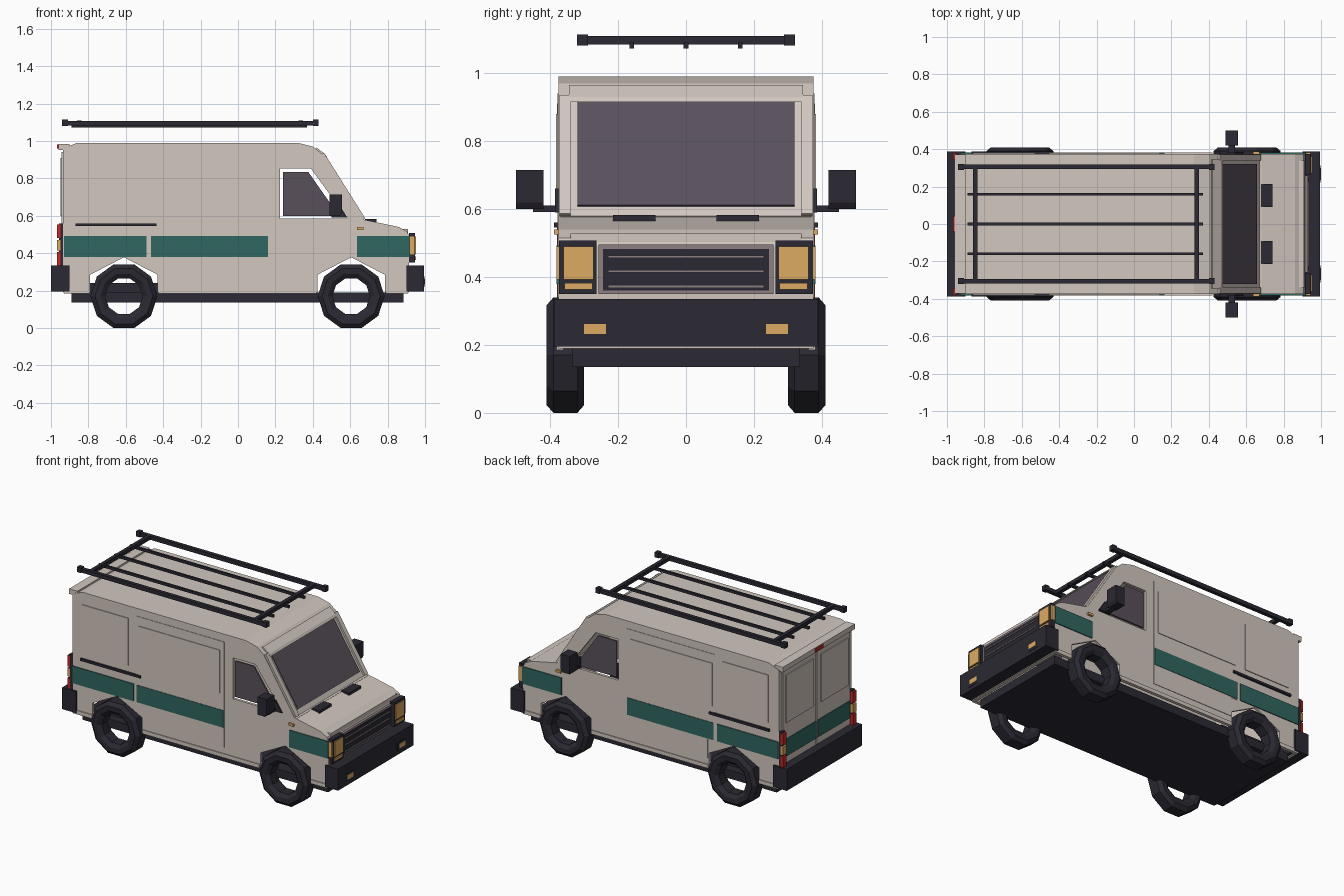
import bpy, bmesh, math
from mathutils import Vector

if "Cube" in bpy.data.objects:
    bpy.data.objects.remove(bpy.data.objects["Cube"])


def mat(name, rgb):
    m = bpy.data.materials.new(name)
    m.diffuse_color = (*rgb, 1)
    m.use_nodes = True
    m.node_tree.nodes["Principled BSDF"].inputs["Base Color"].default_value = m.diffuse_color
    return m


CREAM = mat("cream", (0.64, 0.57, 0.52))
DARK = mat("dark", (0.024, 0.022, 0.032))
GREEN = mat("green", (0.03, 0.135, 0.12))
GLASS = mat("glass", (0.10, 0.08, 0.105))
AMBER = mat("amber", (0.72, 0.40, 0.12))
RED = mat("red", (0.6, 0.02, 0.02))
TRIM = mat("trim", (0.27, 0.22, 0.23))


def finish(name, bm, m):
    bmesh.ops.recalc_face_normals(bm, faces=bm.faces)
    me = bpy.data.meshes.new(name)
    bm.to_mesh(me)
    bm.free()
    me.materials.append(m)
    ob = bpy.data.objects.new(name, me)
    bpy.context.collection.objects.link(ob)
    return ob


def prism(name, pts, y0, y1, m):
    """Extrude a side-view (x, z) outline from y0 to y1."""
    bm = bmesh.new()
    f = bm.faces.new([bm.verts.new((x, y0, z)) for x, z in pts])
    ext = bmesh.ops.extrude_face_region(bm, geom=[f])["geom"]
    vs = [v for v in ext if isinstance(v, bmesh.types.BMVert)]
    bmesh.ops.translate(bm, verts=vs, vec=(0, y1 - y0, 0))
    return finish(name, bm, m)


def box(name, x0, x1, y0, y1, z0, z1, m):
    return prism(name, [(x0, z0), (x1, z0), (x1, z1), (x0, z1)], y0, y1, m)


def pair(name, x0, x1, y0, y1, z0, z1, m):
    """The same box on both sides of the van."""
    for s, side in ((-1, "right"), (1, "left")):
        box(f"{name}_{side}", x0, x1, s * y0, s * y1, z0, z1, m)


def cut(ob, cutter):
    mod = ob.modifiers.new("cut", "BOOLEAN")
    mod.operation, mod.solver, mod.object = "DIFFERENCE", "EXACT", cutter
    bpy.context.view_layer.objects.active = ob
    bpy.ops.object.modifier_apply(modifier=mod.name)
    bpy.data.objects.remove(cutter)


# Hollow body shell with wheel arches and cab windows
body = prism("body_shell", [(-.935, .19), (-.935, .96), (-.86, .99), (.32, .99), (.40, .97),
                            (.45, .93), (.67, .58), (.86, .54), (.905, .515), (.915, .49),
                            (.915, .19)], -.375, .375, CREAM)
cut(body, prism("inside", [(-.915, .1), (-.915, .94), (-.85, .97), (.32, .97), (.42, .92),
                           (.645, .56), (.89, .49), (.89, .1)], -.358, .358, CREAM))
for cx in (-.61, .605):
    cut(body, prism("arch", [(cx - .18, .1), (cx - .18, .285), (cx, .378), (cx + .18, .285),
                             (cx + .18, .1)], -.6, .6, CREAM))
cut(body, prism("opening", [(.225, .585), (.585, .585), (.535, .655), (.39, .852), (.225, .852)],
                -.6, .6, CREAM))

# Windscreen parts laid along the slope
A, B = Vector((.45, .93)), Vector((.67, .58))
N = Vector((.847, .532))


def sloped(name, t0, t1, y0, y1, h, m):
    p, q = A.lerp(B, t0), A.lerp(B, t1)
    prism(name, [p - N * .01, q - N * .01, q + N * h, p + N * h], y0, y1, m)


sloped("windscreen", .05, .92, -.32, .32, .006, GLASS)
for s in (-1, 1):
    sloped("windscreen_pillar", 0, 1, s * .34, s * .372, .012, CREAM)
prism("windscreen_brow", [(.41, .955), (.455, .915), (.475, .915), (.465, .93), (.42, .965)],
      -.345, .345, CREAM)
box("cowl", .655, .685, -.37, .37, .56, .578, CREAM)
pair("bonnet_vent", .68, .74, .09, .215, .555, .582, DARK)
box("bonnet_lip", .86, .91, -.34, .34, .50, .528, CREAM)

# Cab side windows, mirrors
for s, side in ((-1, "right"), (1, "left")):
    prism(f"cab_window_{side}", [(.24, .60), (.54, .60), (.375, .835), (.24, .835)],
          s * .362, s * .372, GLASS)
    prism(f"mirror_base_{side}", [(.50, .59), (.585, .59), (.54, .66), (.50, .66)],
          s * .36, s * .385, DARK)
    prism(f"mirror_{side}", [(.49, .60), (.545, .60), (.557, .62), (.557, .715), (.49, .715)],
          s * .42, s * .50, DARK)
pair("mirror_arm", .505, .54, .37, .45, .592, .61, DARK)

# Side panels, stripes, rails, sills
pair("rear_side_panel", -.86, -.53, .37, .38, .60, .91, CREAM)
pair("sliding_door", -.47, .165, .37, .378, .375, .94, CREAM)
pair("sliding_door_panel", -.455, .135, .37, .382, .60, .88, CREAM)
pair("sliding_door_lower", -.42, .165, .37, .378, .25, .375, CREAM)
pair("door_rail", -.87, -.435, .37, .388, .545, .56, DARK)
for i, (a, b) in enumerate(((-.93, -.49), (-.465, .16), (.635, .917))):
    pair(f"stripe_{i}", a, b, .37, .381, .38, .492, GREEN)
for i, (a, b) in enumerate(((-.93, -.79), (-.425, .42), (.79, .91))):
    pair(f"sill_{i}", a, b, .36, .381, .185, .21, CREAM)
pair("side_marker", .635, .67, .37, .388, .525, .54, AMBER)

# Rear doors, lights and top bar
pair("rear_door", -.943, -.93, .006, .345, .33, .94, CREAM)
pair("rear_door_panel", -.95, -.94, .04, .32, .60, .91, CREAM)
pair("rear_stripe", -.948, -.94, .008, .34, .38, .492, GREEN)
box("rear_top_bar", -.96, -.90, -.372, .372, .952, .985, CREAM)
box("high_brake_light", -.967, -.955, -.04, .04, .96, .98, RED)
pair("rear_lamp_housing", -.957, -.93, .345, .375, .32, .56, DARK)
for n, z0, z1, m in (("brake", .48, .552, RED), ("turn", .415, .47, AMBER),
                     ("tail", .33, .405, RED)):
    pair(f"rear_{n}_lamp", -.968, -.95, .343, .379, z0, z1, m)

# Grille
box("grille_frame", .90, .93, -.258, .258, .35, .495, TRIM)
box("grille_core", .92, .933, -.245, .245, .36, .483, DARK)
for z in (.372, .417, .46):
    box("grille_slat", .93, .938, -.23, .23, z - .004, z + .004, TRIM)

# Headlamps
pair("headlamp_housing", .915, .945, .263, .374, .35, .507, DARK)
pair("headlamp", .92, .952, .273, .36, .393, .49, AMBER)
pair("headlamp_side", .92, .943, .35, .381, .393, .49, AMBER)
pair("turn_signal", .92, .952, .275, .357, .363, .382, AMBER)

# Bumpers with fog lamps
for n, a, b in (("front", .90, .995), ("rear", -1, -.90)):
    box(f"{n}_bumper", a, b, -.388, .388, .195, .335, DARK)
pair("fog_lamp_frame", .98, .997, .222, .314, .218, .274, DARK)
pair("fog_lamp", .98, 1, .236, .30, .232, .262, AMBER)

# Chassis
box("chassis", -.89, .885, -.335, .335, .135, .19, DARK)
box("rear_axle_box", -.79, -.43, -.28, .28, .19, .24, DARK)

# Ten-sided open tyres, each a ring swept from one cross-section
SECTION = [(.10, -.035), (.125, -.053), (.155, -.055), (.179, -.035),
           (.179, .035), (.155, .055), (.125, .053), (.10, .035)]
for cx in (-.61, .605):
    for cy in (-.355, .355):
        bm = bmesh.new()
        rings = []
        for k in range(10):
            a = math.tau * k / 10
            rings.append([bm.verts.new((cx + r * math.cos(a), cy + w, .17 + r * math.sin(a)))
                          for r, w in SECTION])
        for k in range(10):
            p, q = rings[k], rings[(k + 1) % 10]
            for j in range(8):
                i = (j + 1) % 8
                bm.faces.new((p[j], p[i], q[i], q[j]))
        finish("tyre", bm, DARK)

# Roof rack
pair("rack_rail", -.93, .42, .293, .317, 1.083, 1.108, DARK)
for x in (-.94, .40):
    pair("rack_end_cap", x, x + .03, .289, .321, 1.081, 1.114, DARK)
for x in (-.85, .335):
    box("rack_crossbar", x - .012, x + .012, -.30, .30, 1.085, 1.109, DARK)
for y in (-.16, 0, .16):
    box("rack_slat", -.89, .37, y - .007, y + .007, 1.073, 1.09, DARK)
